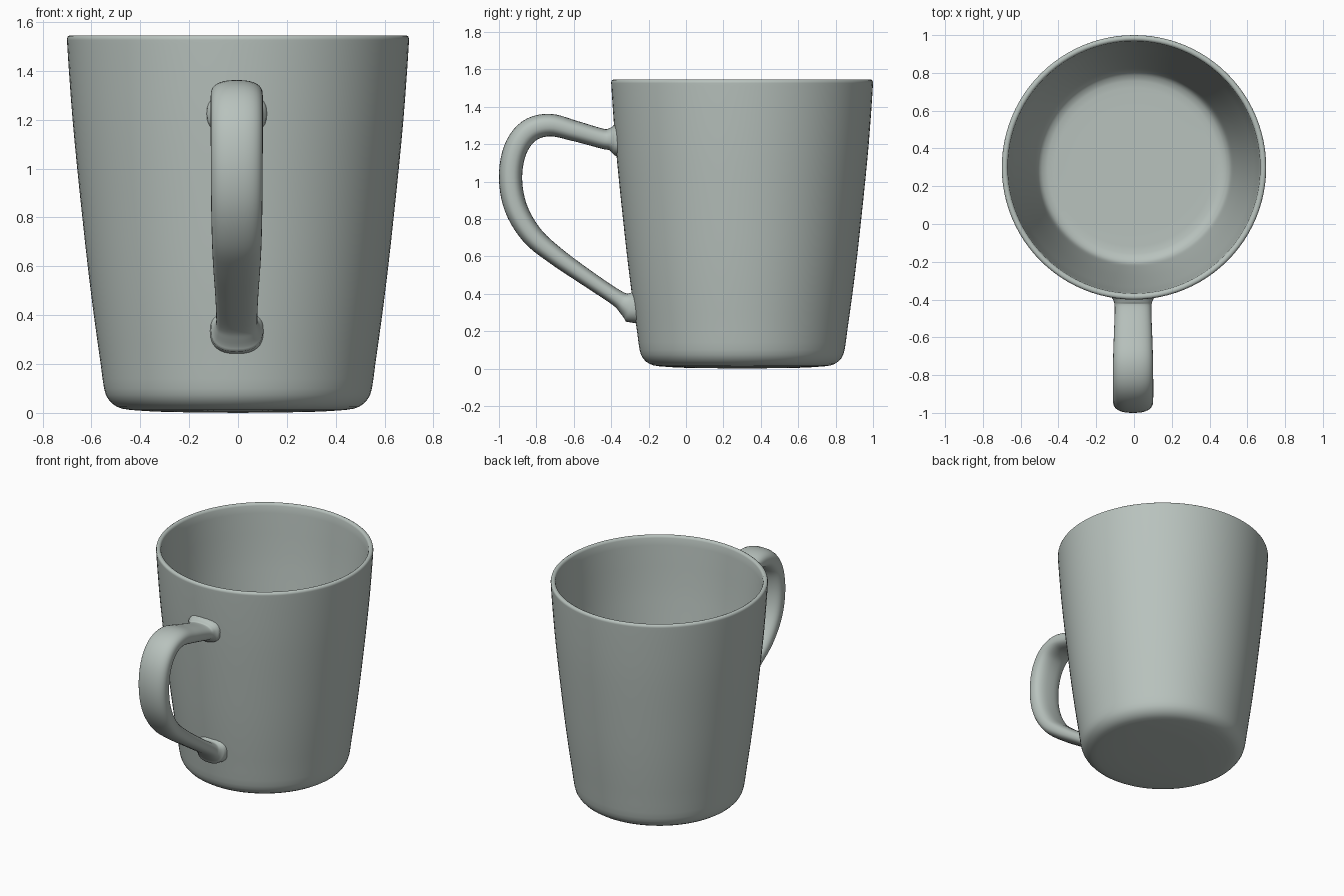
import bpy, bmesh, math
from mathutils import Vector

if "Cube" in bpy.data.objects:
    bpy.data.objects.remove(bpy.data.objects["Cube"])

CY = 0.30  # body axis position in y

glaze = bpy.data.materials.new("grey_green_ceramic")
glaze.diffuse_color = (0.48, 0.54, 0.51, 1)
glaze.use_nodes = True
glaze.node_tree.nodes["Principled BSDF"].inputs["Base Color"].default_value = glaze.diffuse_color


def catmull(pts, steps):
    """Smooth curve through points of any dimension."""
    pts = [Vector(p) for p in pts]
    ext = [pts[0] * 2 - pts[1]] + pts + [pts[-1] * 2 - pts[-2]]
    out = []
    for a, b, c, d in zip(ext, ext[1:], ext[2:], ext[3:]):
        for s in range(steps):
            t = s / steps
            out.append(0.5 * (2 * b + (c - a) * t + (2 * a - 5 * b + 4 * c - d) * t * t
                              + (3 * b - a - 3 * c + d) * t ** 3))
    out.append(pts[-1])
    return out


def finish(bm, name):
    bmesh.ops.recalc_face_normals(bm, faces=bm.faces)
    me = bpy.data.meshes.new(name)
    bm.to_mesh(me)
    bm.free()
    me.materials.append(glaze)
    for p in me.polygons:
        p.use_smooth = True
    ob = bpy.data.objects.new(name, me)
    bpy.context.collection.objects.link(ob)
    return ob


def skin(bm, rings):
    for a, b in zip(rings, rings[1:]):
        n = len(a)
        for i in range(n):
            bm.faces.new((a[i], a[(i + 1) % n], b[(i + 1) % n], b[i]))


# Cup body: revolved wall with rounded foot, rolled rim and hollow inside
outer = [(0.15, 0.002), (0.30, 0.004), (0.44, 0.012), (0.495, 0.025), (0.53, 0.055),
         (0.548, 0.10), (0.562, 0.20), (0.59, 0.40), (0.615, 0.60), (0.637, 0.80),
         (0.658, 1.00), (0.677, 1.20), (0.692, 1.40), (0.699, 1.51), (0.70, 1.53)]
rim = [(0.6975, 1.54), (0.690, 1.545), (0.680, 1.545), (0.672, 1.541), (0.668, 1.53)]
inner = [(0.664, 1.48), (0.645, 1.20), (0.625, 1.00), (0.604, 0.80), (0.582, 0.60),
         (0.558, 0.40), (0.53, 0.20), (0.516, 0.12), (0.50, 0.085), (0.47, 0.066),
         (0.42, 0.06), (0.20, 0.06)]

bm = bmesh.new()
SEG = 96
rings = []
for r, z in catmull(outer, 2) + [Vector(p) for p in rim] + catmull(inner, 2):
    rings.append([bm.verts.new((r * math.cos(2 * math.pi * i / SEG),
                                CY + r * math.sin(2 * math.pi * i / SEG), z))
                  for i in range(SEG)])
skin(bm, rings)
for ring, z in ((rings[0], 0.0), (rings[-1], 0.06)):
    c = bm.verts.new((0, CY, z))
    for i in range(SEG):
        bm.faces.new((ring[i], ring[(i + 1) % SEG], c))
finish(bm, "cup_body")


def wall_y(x, z):
    """Front surface of the cup wall at a given x and height."""
    for (r0, z0), (r1, z1) in zip(outer, outer[1:]):
        if z <= z1:
            break
    r = r0 + (r1 - r0) * (z - z0) / (z1 - z0)
    return CY - math.sqrt(r * r - x * x)


# Handle: rounded section swept along a loop, flared where it joins the wall
# each row: y, z, half width, half thickness
path = [(-0.375, 1.225, 0.125, 0.092), (-0.405, 1.226, 0.104, 0.062),
        (-0.45, 1.230, 0.097, 0.053), (-0.60, 1.272, 0.102, 0.055),
        (-0.73, 1.302, 0.106, 0.060), (-0.84, 1.270, 0.107, 0.063),
        (-0.913, 1.170, 0.107, 0.063), (-0.938, 1.02, 0.106, 0.062),
        (-0.910, 0.86, 0.105, 0.061), (-0.825, 0.715, 0.102, 0.057),
        (-0.70, 0.605, 0.097, 0.050), (-0.52, 0.478, 0.088, 0.044),
        (-0.37, 0.378, 0.084, 0.044), (-0.325, 0.350, 0.091, 0.060),
        (-0.285, 0.335, 0.110, 0.100)]
curve = catmull(path, 5)
bm = bmesh.new()
N = 32
rings = []
last = len(curve) - 1
for k, p in enumerate(curve):
    d = curve[min(k + 1, last)] - curve[max(k - 1, 0)]
    t = Vector((d[0], d[1])).normalized()
    ring = []
    for i in range(N):
        a = 2 * math.pi * i / N
        ca, sa = math.cos(a), math.sin(a)
        u = p[2] * math.copysign(abs(ca) ** 0.8, ca)
        v = p[3] * math.copysign(abs(sa) ** 0.8, sa)
        x, y, z = u - 0.005, p[0] - t.y * v, p[1] + t.x * v
        if k in (0, last):
            y = wall_y(x, z) + 0.008  # seat the end just inside the wall
        elif k < 5 or k > last - 5:
            y = min(y, wall_y(x, z) + 0.004)
        ring.append(bm.verts.new((x, y, z)))
    rings.append(ring)
skin(bm, rings)
finish(bm, "handle")
